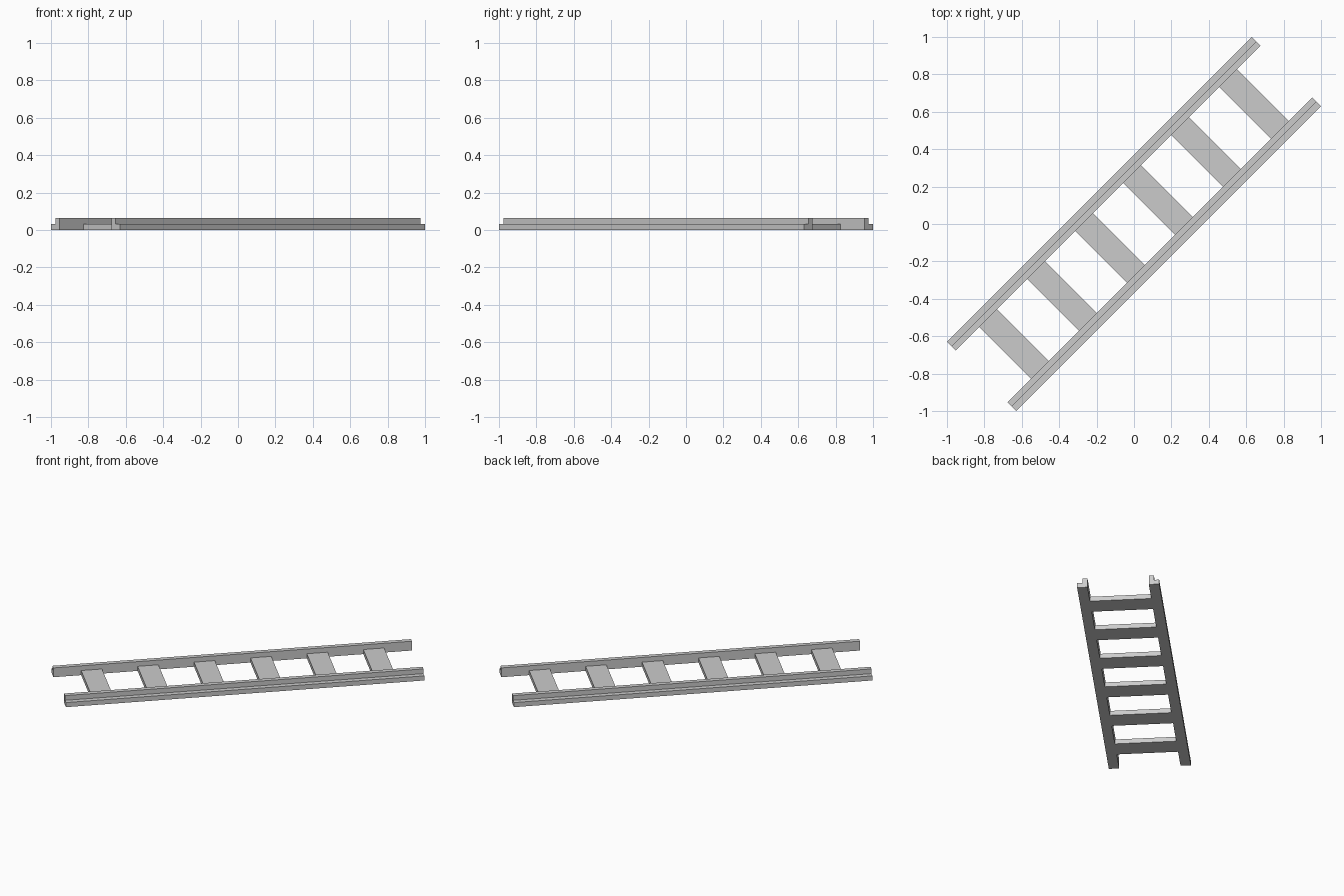
import bpy
import bmesh
from math import radians
from mathutils import Matrix

cube = bpy.data.objects.get("Cube")
if cube:
    bpy.data.objects.remove(cube, do_unlink=True)

HALF_LENGTH = 1.153
INNER, RIDGE, OUTER = 0.195, 0.227, 0.261   # distances from the ladder's centre line
STEP, TOP = 0.032, 0.065                    # heights of the lower ledge and upper ridge
RUNG_WIDTH, RUNG_SPACING, RUNG_COUNT = 0.134, 0.363, 6

TURN = Matrix.Rotation(radians(45), 4, "Z")  # ladder lies diagonally

grey = bpy.data.materials.new("light_grey")
grey.use_nodes = True
colour = (0.6, 0.6, 0.6, 1)
grey.diffuse_color = colour
grey.node_tree.nodes["Principled BSDF"].inputs["Base Color"].default_value = colour


def extrude_profile(name, profile, start, end):
    """Extrude a (y, z) outline along the ladder's length."""
    bm = bmesh.new()
    face = bm.faces.new([bm.verts.new((start, y, z)) for y, z in profile])
    moved = bmesh.ops.extrude_face_region(bm, geom=[face], use_keep_orig=True)
    verts = [v for v in moved["geom"] if isinstance(v, bmesh.types.BMVert)]
    bmesh.ops.translate(bm, verts=verts, vec=(end - start, 0, 0))
    bmesh.ops.recalc_face_normals(bm, faces=bm.faces)
    mesh = bpy.data.meshes.new(name)
    bm.to_mesh(mesh)
    bm.free()
    mesh.materials.append(grey)
    obj = bpy.data.objects.new(name, mesh)
    obj.matrix_world = TURN
    bpy.context.collection.objects.link(obj)
    return obj


# Side rails with a stepped ledge on the outside
rail = [(INNER, 0), (OUTER, 0), (OUTER, STEP), (RIDGE, STEP), (RIDGE, TOP), (INNER, TOP)]
for name, side in (("back_rail", 1), ("front_rail", -1)):
    extrude_profile(name, [(side * y, z) for y, z in rail], -HALF_LENGTH, HALF_LENGTH)

# Flat rungs between the rails
rung = [(-INNER, 0), (INNER, 0), (INNER, STEP), (-INNER, STEP)]
for i in range(RUNG_COUNT):
    centre = (i - (RUNG_COUNT - 1) / 2) * RUNG_SPACING
    extrude_profile(f"rung_{i + 1}", rung, centre - RUNG_WIDTH / 2, centre + RUNG_WIDTH / 2)
